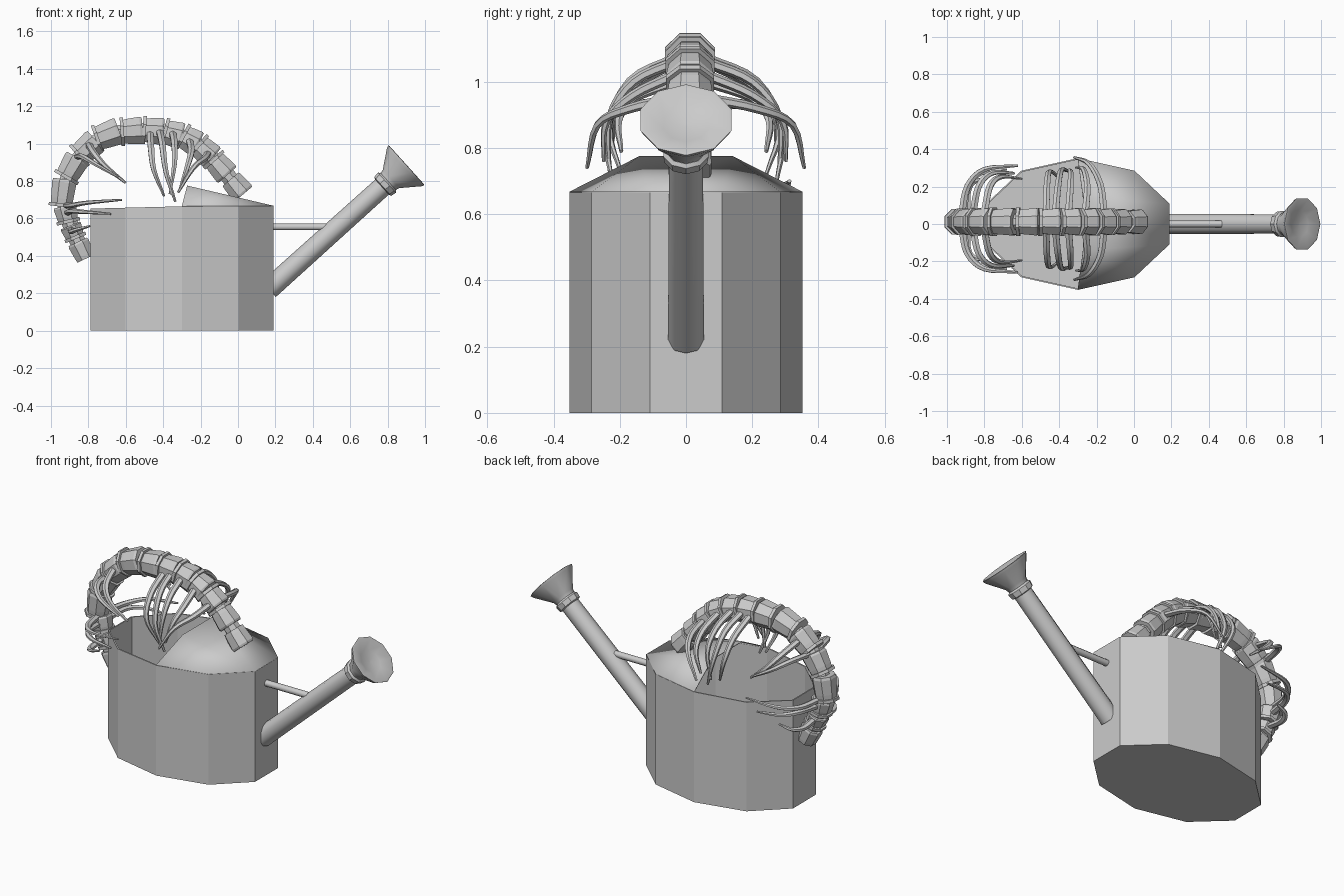
import bpy, bmesh
from math import sin, cos, pi, radians
from mathutils import Vector

if "Cube" in bpy.data.objects:
    bpy.data.objects.remove(bpy.data.objects["Cube"])


def finish(name, bm, smooth=None):
    bmesh.ops.recalc_face_normals(bm, faces=bm.faces)
    mesh = bpy.data.meshes.new(name)
    bm.to_mesh(mesh)
    bm.free()
    ob = bpy.data.objects.new(name, mesh)
    bpy.context.collection.objects.link(ob)
    if smooth:
        bpy.ops.object.select_all(action='DESELECT')
        bpy.context.view_layer.objects.active = ob
        ob.select_set(True)
        bpy.ops.object.shade_smooth_by_angle(angle=radians(smooth))
    return ob


def tube(name, pts, radii, sides, axis=None, smooth=None, flat=1.0):
    """Sweep a polygon along points, one radius per point, capped at both ends."""
    pts = [Vector(p) for p in pts]
    bm = bmesh.new()
    rings, n = [], Vector((0, 1, 0))
    for i, (p, r) in enumerate(zip(pts, radii)):
        t = axis or (pts[min(i + 1, len(pts) - 1)] - pts[max(i - 1, 0)])
        t = t.normalized()
        if i == 0 and abs(t.y) > 0.8:
            n = Vector((1, 0, 0))
        n = (n - t * n.dot(t)).normalized()
        b = t.cross(n)
        angles = [2 * pi * (k + 0.5) / sides for k in range(sides)]
        rings.append([bm.verts.new(p + n * cos(a) * r + b * sin(a) * r * flat) for a in angles])
    for a, b in zip(rings, rings[1:]):
        for k in range(sides):
            j = (k + 1) % sides
            bm.faces.new((a[k], a[j], b[j], b[k]))
    bm.faces.new(rings[0])
    bm.faces.new(rings[-1])
    return finish(name, bm, smooth)


def spline(pts, steps=4):
    """Catmull-Rom points through the control points."""
    p = [Vector(q) for q in pts]
    p = [2 * p[0] - p[1]] + p + [2 * p[-1] - p[-2]]
    out = []
    for a, b, c, d in zip(p, p[1:], p[2:], p[3:]):
        for s in range(steps):
            t = s / steps
            out.append(0.5 * (2 * b + (c - a) * t + (2 * a - 5 * b + 4 * c - d) * t * t
                              + (3 * b - a - 3 * c + d) * t ** 3))
    return out + [p[-2]]


# Ten-sided oval can, open at the back half
CX, RX, RY = -0.3, 0.515, 0.352
oval = [(CX + RX * cos(radians(18 + 36 * k)), RY * sin(radians(18 + 36 * k))) for k in range(10)]
bm = bmesh.new()
low = [bm.verts.new((x, y, 0)) for x, y in oval]
top = [bm.verts.new((x, y, 0.665 + min(0, x - CX) * 0.025)) for x, y in oval]
for k in range(10):
    j = (k + 1) % 10
    bm.faces.new((low[k], low[j], top[j], top[k]))
bm.faces.new(low)
body = finish("can_body", bm)
wall = body.modifiers.new("wall", 'SOLIDIFY')
wall.thickness = 0.008
wall.offset = -1

# Sloped half cover over the front of the opening
bm = bmesh.new()
edge = [bm.verts.new((x, y, 0.668)) for x, y in [oval[k] for k in (7, 8, 9, 0, 1, 2)]]
pr, pl = [bm.verts.new((-0.272, y, 0.776)) for y in (-0.14, 0.14)]
for f in ((edge[0], edge[1], pr), (edge[1], edge[2], pr), (edge[2], edge[3], pl, pr),
          (edge[3], edge[4], pl), (edge[4], edge[5], pl)):
    bm.faces.new(f)
cover = finish("can_cover", bm, 40)
m = cover.modifiers.new("sheet", 'SOLIDIFY')
m.thickness = 0.006

# Spout, collar and flared rose with a dished face
axis = Vector((0.743, 0, 0.669)).normalized()
tip = Vector((0.90, 0, 0.885))


def along(name, stations, sides, smooth):
    tube(name, [tip + axis * d for d, r in stations], [r for d, r in stations], sides, axis, smooth)


along("spout", [(-0.99, 0.057), (-0.13, 0.054)], 10, 50)
along("spout_collar", [(-0.175, 0.055), (-0.17, 0.068), (-0.14, 0.072), (-0.13, 0.062)], 10, 30)
along("rose", [(-0.135, 0.06), (-0.11, 0.066), (-0.015, 0.138), (0, 0.144), (0.002, 0.134),
               (-0.02, 0.07), (-0.025, 0.005)], 10, 40)
tube("spout_brace", [(0.18, 0, 0.555), (0.47, 0, 0.555)], [0.019] * 2, 8, smooth=50)

# Backbone handle: (x, z, radius, length) for each vertebra
YC = 0.012
bones = [(-0.005, 0.77, .068, .105), (-0.09, 0.87, .07, .10), (-0.17, 0.955, .073, .09),
         (-0.25, 1.015, .074, .08), (-0.34, 1.05, .075, .085), (-0.445, 1.068, .075, .095),
         (-0.56, 1.068, .076, .10), (-0.69, 1.05, .076, .115), (-0.80, 0.98, .075, .11),
         (-0.885, 0.877, .072, .11), (-0.935, 0.745, .068, .13), (-0.918, 0.63, .064, .075),
         (-0.885, 0.535, .06, .06), (-0.835, 0.43, .06, .10)]
path = [Vector((x, YC, z)) for x, z, r, l in bones]
tube("backbone_core", path, [0.046] * len(path), 8)
for i, (x, z, r, length) in enumerate(bones):
    t = (path[min(i + 1, len(path) - 1)] - path[max(i - 1, 0)]).normalized()
    tube(f"vertebra_{i + 1}", [path[i] + t * length * s for s in (-0.5, -0.38, 0.3, 0.5)],
         [r * 0.97, r * 1.04, r * 0.95, r * 0.9], 8, t)
    if 0 < i < 13:  # thin flange between neighbours
        q = path[i] + t * length * 0.5
        tube(f"flange_{i + 1}", [q, q + t * 0.018], [r * 1.08] * 2, 8, t)

# Rib pairs, given as base, bend and tip on the +y side
ribs = [
    [(-0.47, .05, 1.06), (-0.465, .20, 0.98), (-0.45, .27, 0.86), (-0.395, .23, 0.72)],
    [(-0.42, .05, 1.07), (-0.405, .20, 1.00), (-0.385, .28, 0.85), (-0.335, .26, 0.69)],
    [(-0.35, .05, 1.06), (-0.34, .19, 1.00), (-0.34, .27, 0.89), (-0.365, .27, 0.73)],
    [(-0.26, .05, 1.02), (-0.25, .19, 0.96), (-0.27, .28, 0.88), (-0.31, .29, 0.76)],
    [(-0.16, .05, 0.95), (-0.18, .20, 0.92), (-0.24, .31, 0.87), (-0.32, .345, 0.74)],
    [(-0.80, .05, 1.00), (-0.77, .19, 0.95), (-0.71, .24, 0.88), (-0.60, .23, 0.79)],
    [(-0.86, .05, 0.93), (-0.83, .19, 0.93), (-0.76, .26, 0.89), (-0.64, .26, 0.82)],
    [(-0.92, .05, 0.67), (-0.89, .19, 0.67), (-0.80, .28, 0.685), (-0.62, .30, 0.70)],
    [(-0.91, .05, 0.63), (-0.89, .18, 0.64), (-0.82, .26, 0.635), (-0.68, .28, 0.625)],
    [(-0.89, .05, 0.54), (-0.89, .15, 0.53), (-0.86, .21, 0.54), (-0.79, .23, 0.56)],
]
for i, pts in enumerate(ribs):
    for side, s in (("left", 1.0), ("right", -0.9)):
        line = spline([(x, YC + y * s, z) for x, y, z in pts])
        radii = [0.021 - 0.014 * (k / (len(line) - 1)) ** 2 for k in range(len(line))]
        tube(f"rib_{i + 1}_{side}", line, radii, 6, smooth=40, flat=0.75)
